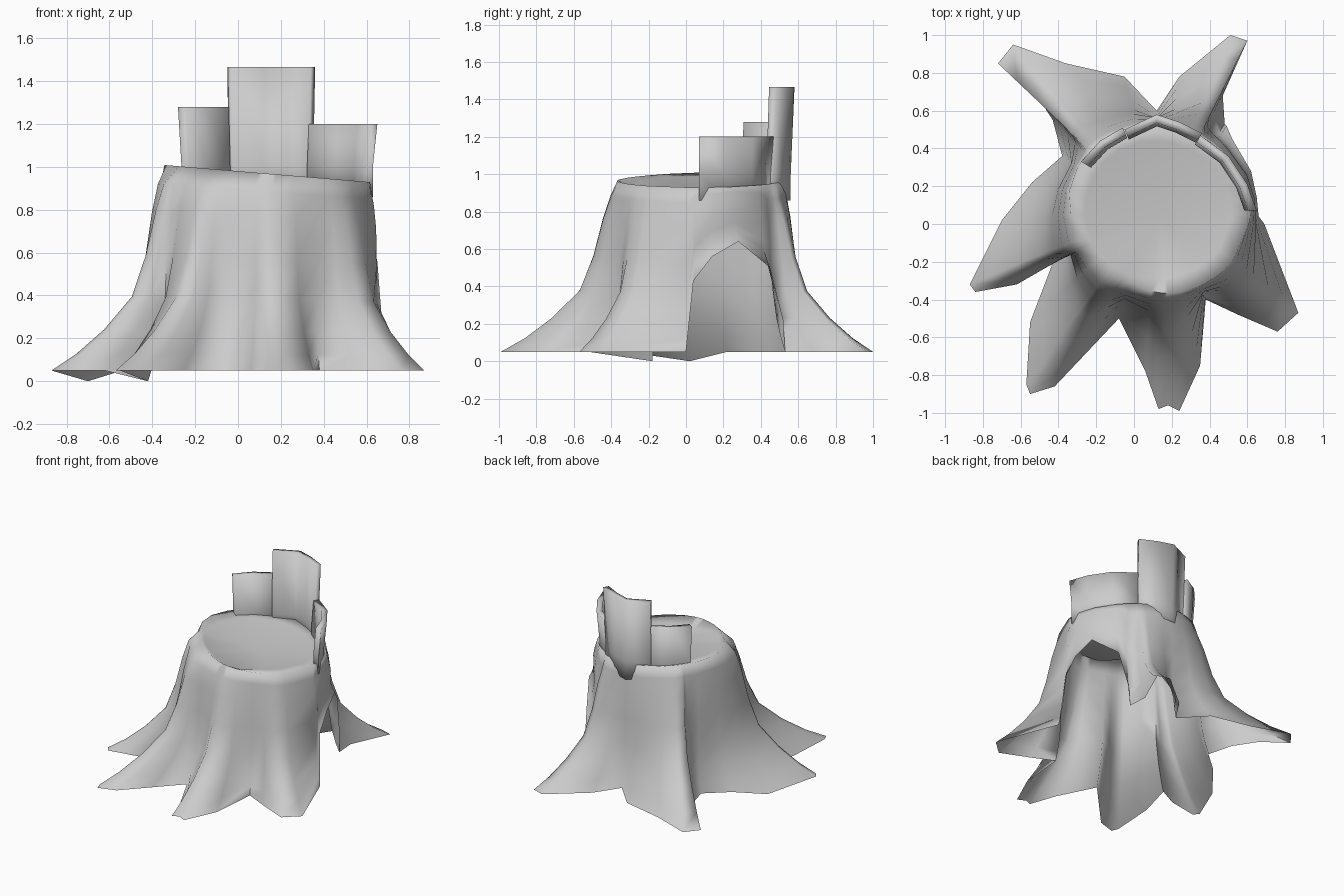
import bpy, bmesh, math
from mathutils import Vector

cube = bpy.data.objects.get("Cube")
if cube:
    bpy.data.objects.remove(cube)

wood = bpy.data.materials.new("grey_wood")
wood.use_nodes = True
grey = (0.6, 0.6, 0.6, 1)
wood.diffuse_color = grey
wood.node_tree.nodes["Principled BSDF"].inputs["Base Color"].default_value = grey

CENTRE = Vector((0.13, 0.08, 0))
GROUND = 0.05


def finish(bm, name):
    mesh = bpy.data.meshes.new(name)
    bm.to_mesh(mesh)
    bm.free()
    mesh.materials.append(wood)
    obj = bpy.data.objects.new(name, mesh)
    bpy.context.collection.objects.link(obj)
    bpy.ops.object.select_all(action='DESELECT')
    obj.select_set(True)
    bpy.context.view_layer.objects.active = obj
    bpy.ops.object.shade_smooth_by_angle(angle=math.radians(100))


def bridge(bm, lower, upper):
    n = len(lower)
    for i in range(n):
        j = (i + 1) % n
        bm.faces.new((lower[i], lower[j], upper[j], upper[i]))


# Foot outline, clockwise from the hollow; a third value lifts or drops the edge
foot = [
    (.69, 0), (.87, -.47), (.76, -.57), (.55, -.48), (.38, -.4),
    (.35, -.75), (.24, -.99), (.18, -.96), (.13, -.98), (.06, -.78), (-.08, -.5),
    (-.25, -.68), (-.42, -.86), (-.55, -.9), (-.57, -.85), (-.55, -.52), (-.42, -.18, 0),
    (-.62, -.32), (-.84, -.36), (-.87, -.32), (-.7, .02, 0), (-.54, .22), (-.38, .36),
    (-.43, .55), (-.54, .72), (-.72, .85), (-.64, .95), (-.36, .85), (-.05, .78), (.12, .6),
    (.24, .78), (.51, 1), (.6, .97), (.47, .68), (.48, .53),
    (.49, .52, .22), (.52, .45, .5), (.62, .28, .64), (.65, .14, .56), (.66, .04, .43),
]
foot = [Vector(p if len(p) == 3 else (*p, GROUND)) for p in reversed(foot)]

# Rim angles follow the foot but never run backwards
angles = []
for p in foot:
    d = p - CENTRE
    a = math.atan2(d.y, d.x)
    if angles:
        while a < angles[-1] - math.pi:
            a += math.tau
        a = max(a, angles[-1] + 0.03)
    angles.append(a)
span = min(1, (math.tau - 0.04) / (angles[-1] - angles[0]))
angles = [angles[0] + (a - angles[0]) * span for a in angles]


def toward(a, degrees, power):
    return max(0, math.cos(a - math.radians(degrees))) ** power


def rim_point(a, scale=1.0, drop=0.0):
    scale *= 1 - 0.05 * toward(a, 50, 4)
    x = CENTRE.x + 0.49 * scale * math.cos(a)
    y = CENTRE.y + 0.46 * scale * math.sin(a)
    return Vector((x, y, 0.98 - 0.083 * x - drop))


# Trunk wall flaring out into hollow roots: height, flare, swelling
bm = bmesh.new()
flare = [(0, 1, 0), (.08, .79, 0), (.2, .55, 0), (.36, .29, .02), (.56, .15, .045),
         (.78, .08, .03), (.91, .03, .01), (1, 0, 0)]
rings = []
for s, f, swell in flare:
    ring = []
    for p, a in zip(foot, angles):
        # The front right-hand shoulder is worn away at the very top
        worn = 0.15 * toward(a, -135, 4) if s == 1 else 0
        top = rim_point(a, 1 - worn)
        q = CENTRE + (top.lerp(p, f) - CENTRE) * (1 + swell)
        q.z = p.z + (top.z - p.z) * s
        ring.append(bm.verts.new(q))
    rings.append(ring)
for lower, upper in zip(rings, rings[1:]):
    bridge(bm, lower, upper)

# Worn cut top with a shallow groove at the front
inner = []
for a in angles:
    groove = 0.015 + 0.04 * toward(a, -90, 12)
    inner.append(bm.verts.new(rim_point(a, 0.8, groove)))
bridge(bm, rings[-1], inner)
middle = bm.verts.new((0.14, 0.03, 0.93))
for i in range(len(inner)):
    bm.faces.new((inner[i], inner[(i + 1) % len(inner)], middle))
finish(bm, "stump")


# Upright splinters along the back rim
def splinter(name, outline, top):
    bm = bmesh.new()
    loop = [Vector((*p, 0)) for p in outline]
    loop += [CENTRE + (p - CENTRE) * 0.91 for p in reversed(loop)]

    def ring(z, scale):
        return [bm.verts.new(CENTRE + (p - CENTRE) * scale + Vector((0, 0, z))) for p in loop]
    levels = [ring(0.86, 0.96), ring(1.0, 0.96), ring(top, 1)]
    for lower, upper in zip(levels, levels[1:]):
        bridge(bm, lower, upper)
    n = len(loop)
    for i in range(n // 2 - 1):
        for level in (levels[0], levels[-1]):
            bm.faces.new((level[i], level[i + 1], level[n - 2 - i], level[n - 1 - i]))
    bmesh.ops.recalc_face_normals(bm, faces=bm.faces)
    finish(bm, name)


splinter("short_splinter", [(-.28, .33), (-.18, .44), (-.06, .51)], 1.28)
splinter("tall_splinter", [(-.05, .5), (.12, .58), (.24, .54), (.36, .48)], 1.465)
splinter("wide_splinter", [(.35, .47), (.5, .36), (.6, .21), (.65, .07)], 1.2)
